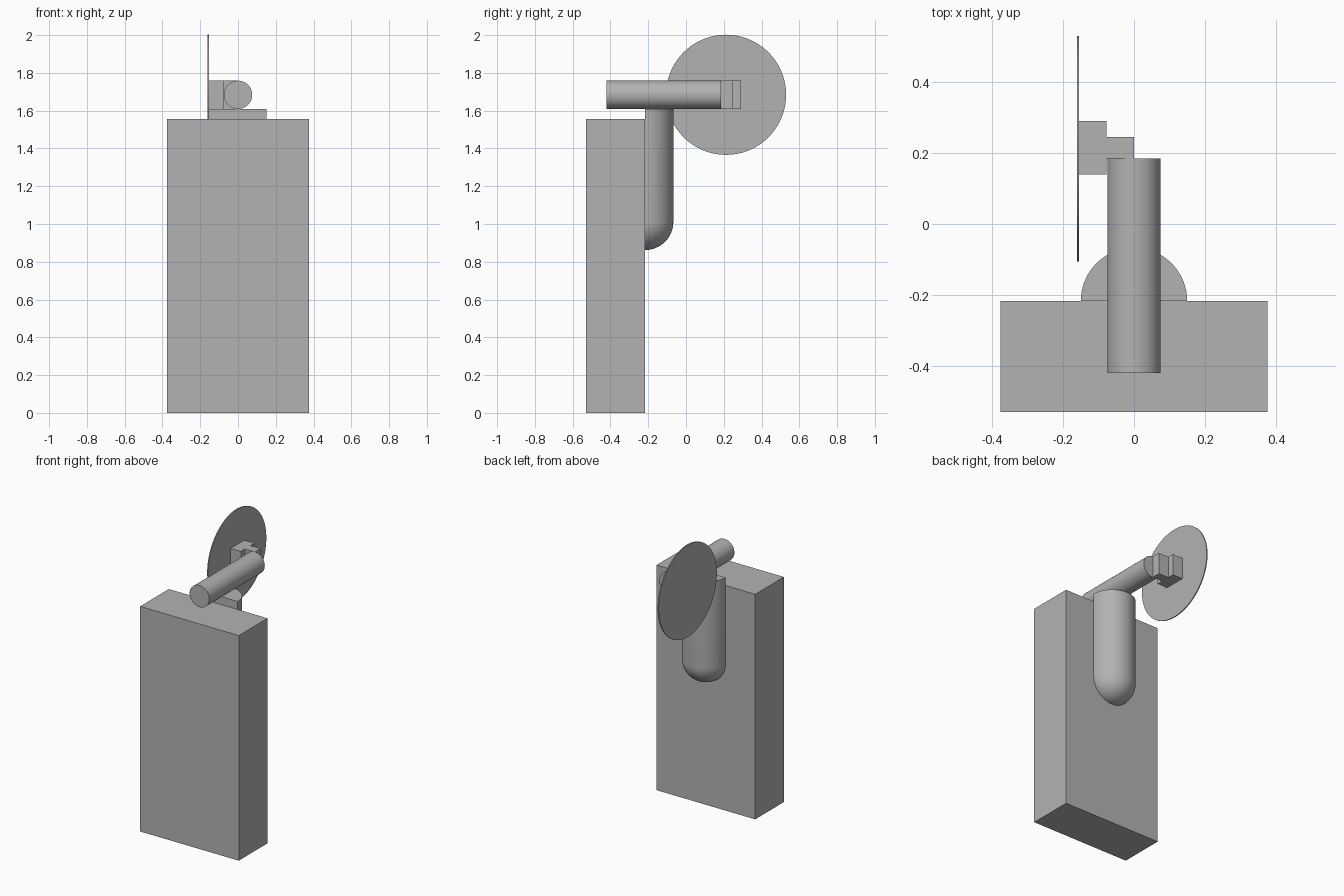
import bpy
import bmesh
import math
from mathutils import Matrix, Vector

cube = bpy.data.objects.get("Cube")
if cube:
    bpy.data.objects.remove(cube, do_unlink=True)

# One grey for the whole model
grey = bpy.data.materials.new("plain_grey")
grey.use_nodes = True
colour = (0.45, 0.45, 0.45, 1)
grey.diffuse_color = colour
grey.node_tree.nodes["Principled BSDF"].inputs["Base Color"].default_value = colour


def finish(name, bm, smooth=False):
    bmesh.ops.recalc_face_normals(bm, faces=bm.faces)
    mesh = bpy.data.meshes.new(name)
    bm.to_mesh(mesh)
    bm.free()
    mesh.materials.append(grey)
    obj = bpy.data.objects.new(name, mesh)
    bpy.context.collection.objects.link(obj)
    if smooth:
        bpy.ops.object.select_all(action="DESELECT")
        obj.select_set(True)
        bpy.context.view_layer.objects.active = obj
        bpy.ops.object.shade_smooth_by_angle(angle=math.radians(35))
    return obj


def box(name, low, high):
    low, high = Vector(low), Vector(high)
    bm = bmesh.new()
    bmesh.ops.create_cube(bm, size=1, matrix=Matrix.Translation((low + high) / 2)
                          @ Matrix.Diagonal((*(high - low), 1)))
    return finish(name, bm)


def cylinder(name, centre, radius, length, axis):
    turn = Vector((0, 0, 1)).rotation_difference(Vector(axis)).to_matrix().to_4x4()
    bm = bmesh.new()
    bmesh.ops.create_cone(bm, cap_ends=True, segments=72, radius1=radius, radius2=radius,
                          depth=length, matrix=Matrix.Translation(centre) @ turn)
    return finish(name, bm, True)


def half_capsule(name, y, radius, bottom, top):
    # Spin a round-ended profile half a turn, then close the flat front
    bm = bmesh.new()
    steps = 16
    points = [(radius * math.sin(a), y, bottom + radius * (1 - math.cos(a)))
              for a in (i * math.pi / 2 / steps for i in range(steps + 1))]
    points += [(radius, y, top), (0, y, top)]
    verts = [bm.verts.new(p) for p in points]
    edges = [bm.edges.new(pair) for pair in zip(verts, verts[1:])]
    bmesh.ops.spin(bm, geom=verts + edges, cent=(0, y, 0), axis=(0, 0, 1),
                   angle=math.pi, steps=36)
    bmesh.ops.remove_doubles(bm, verts=bm.verts, dist=0.0005)
    bmesh.ops.holes_fill(bm, edges=[e for e in bm.edges if e.is_boundary], sides=0)
    return finish(name, bm, True)


# Upright block and the rounded holder on its back
box("body_block", (-0.377, -0.53, 0), (0.377, -0.217, 1.555))
half_capsule("back_holder", -0.217, 0.15, 0.862, 1.61)

# Arm lying across the top, stepped bracket and thin disc
AXIS_Z = 1.684
cylinder("top_arm", (0, -0.118, AXIS_Z), 0.075, 0.606, (0, 1, 0))
box("inner_bracket", (-0.078, 0.185, 1.609), (0, 0.245, 1.759))
box("outer_bracket", (-0.157, 0.14, 1.609), (-0.077, 0.29, 1.759))
cylinder("thin_disc", (-0.158, 0.212, AXIS_Z), 0.318, 0.007, (1, 0, 0))
